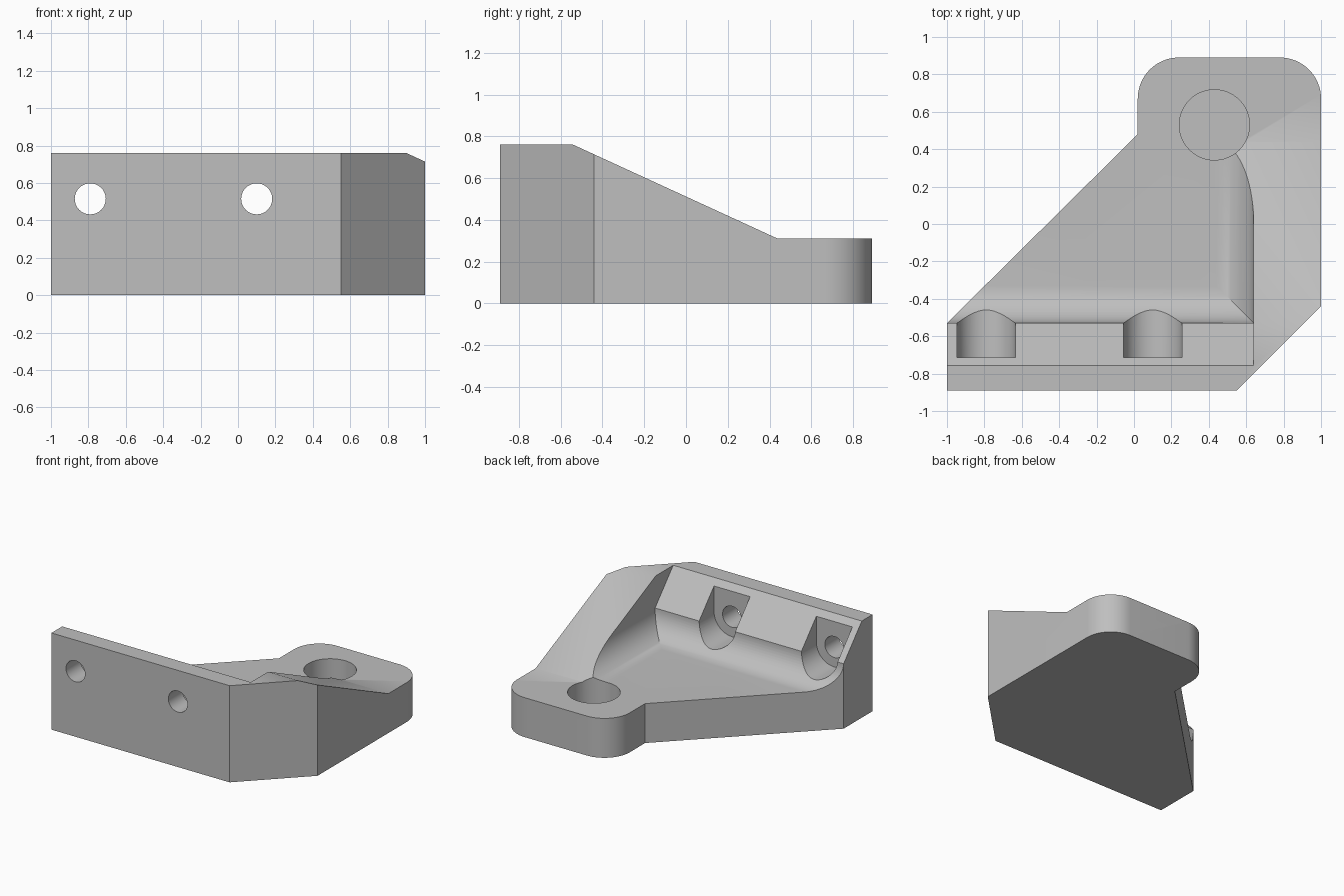
import bpy, bmesh
from math import sin, cos, pi
from mathutils import Vector

if "Cube" in bpy.data.objects:
    bpy.data.objects.remove(bpy.data.objects["Cube"], do_unlink=True)

grey = bpy.data.materials.new("plain grey")
grey.use_nodes = True
colour = (0.52, 0.52, 0.52, 1)
grey.diffuse_color = colour
grey.node_tree.nodes["Principled BSDF"].inputs["Base Color"].default_value = colour

FLOOR, HEIGHT, FILLET = 0.31, 0.76, 0.2
FRONT = -0.89


def arc(cx, cy, r, start, end, steps=16):
    """Points along an arc, angles in units of pi."""
    angles = [pi * (start + (end - start) * i / steps) for i in range(steps + 1)]
    return [(cx + r * cos(a), cy + r * sin(a)) for a in angles]


def prism(name, profile, axis, low, high):
    """Extrude a closed 2D profile along the x, y or z axis."""
    place = {"x": lambda p, t: (t, p[0], p[1]),
             "y": lambda p, t: (p[0], t, p[1]),
             "z": lambda p, t: (p[0], p[1], t)}[axis]
    bm = bmesh.new()
    face = bm.faces.new([bm.verts.new(place(p, low)) for p in profile])
    grown = bmesh.ops.extrude_face_region(bm, geom=[face])["geom"]
    shift = Vector(place((0, 0), high - low))
    bmesh.ops.translate(bm, vec=shift, verts=[v for v in grown if isinstance(v, bmesh.types.BMVert)])
    bmesh.ops.recalc_face_normals(bm, faces=bm.faces)
    mesh = bpy.data.meshes.new(name)
    bm.to_mesh(mesh)
    bm.free()
    mesh.materials.append(grey)
    obj = bpy.data.objects.new(name, mesh)
    bpy.context.collection.objects.link(obj)
    return obj


def combine(target, tool, operation):
    """Apply a boolean and discard the tool."""
    mod = target.modifiers.new(operation.lower(), "BOOLEAN")
    mod.operation, mod.solver, mod.object = operation, "EXACT", tool
    bpy.context.view_layer.objects.active = target
    bpy.ops.object.modifier_apply(modifier=mod.name)
    bpy.data.objects.remove(tool, do_unlink=True)


# Footprint with chamfered corner and rounded tab
outline = [(-1, FRONT), (0.55, FRONT), (1, -0.44)]
outline += arc(0.78, 0.67, 0.22, 0, 0.5) + arc(0.24, 0.67, 0.22, 0.5, 1)
outline += [(0.02, 0.48), (-1, -0.53)]
bracket = prism("corner_bracket", outline, "z", 0, HEIGHT)

# Slope down to the tab
slope = [(-0.54, HEIGHT), (0.44, FLOOR), (1.5, FLOOR), (1.5, 1.5), (-0.54, 1.5)]
combine(bracket, prism("slope_cutter", slope, "x", -1.5, 1.5), "DIFFERENCE")

# Pocket whose filleted walls meet in a mitre
front_wall = [(-0.99, 1.02), (-0.53, 0.51)]
front_wall += arc(-0.53 + FILLET, FLOOR + FILLET, FILLET, 1, 1.5)[1:]
front_wall += [(1.4, FLOOR), (1.4, 1.02)]
side_wall = [(0.64, 1.2)] + arc(0.64 - FILLET, FLOOR + FILLET, FILLET, 2, 1.5)
side_wall += [(-1.4, FLOOR), (-1.4, 1.2)]
pocket = prism("pocket_cutter", front_wall, "x", -1.3, 1.3)
combine(pocket, prism("side_cutter", side_wall, "y", -1.3, 1.3), "INTERSECT")
combine(bracket, pocket, "DIFFERENCE")

# Screw holes with open-topped recesses
for x in (-0.79, 0.1):
    slot = arc(x, 0.515, 0.157, 1, 2, 24) + [(x + 0.157, 1.1), (x - 0.157, 1.1)]
    combine(bracket, prism("recess_cutter", slot, "y", -0.715, -0.2), "DIFFERENCE")
    hole = arc(x, 0.515, 0.083, 0, 2, 32)[:-1]
    combine(bracket, prism("hole_cutter", hole, "y", -1.1, -0.6), "DIFFERENCE")

# Blind round socket in the tab
socket = arc(0.43, 0.53, 0.188, 0, 2, 48)[:-1]
combine(bracket, prism("socket_cutter", socket, "z", 0.06, 1.1), "DIFFERENCE")

bpy.ops.object.select_all(action="DESELECT")
bracket.select_set(True)
bpy.context.view_layer.objects.active = bracket
bpy.ops.object.shade_smooth_by_angle(angle=pi / 7)
